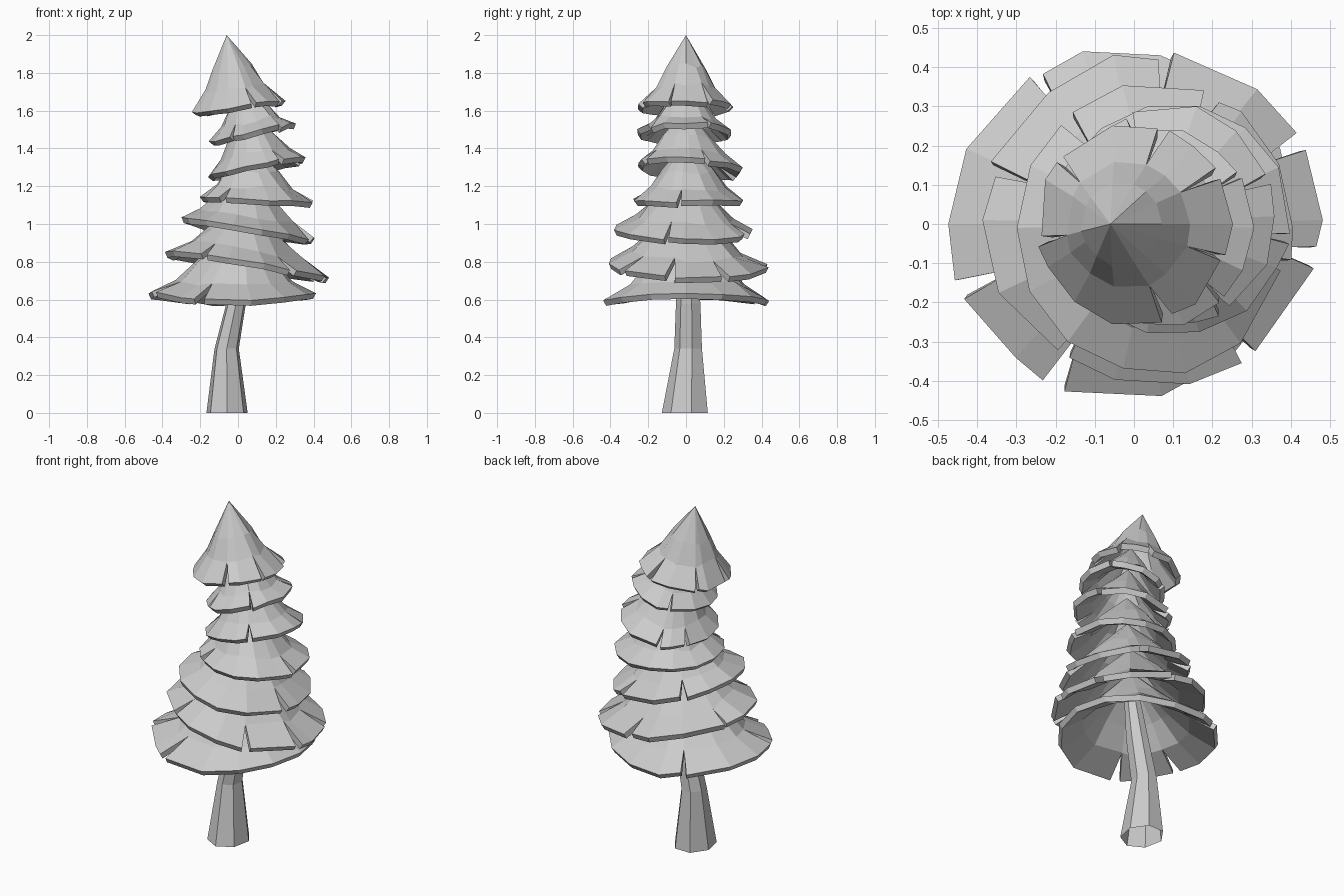
import bpy, bmesh, math, random

cube = bpy.data.objects.get("Cube")
if cube:
    bpy.data.objects.remove(cube, do_unlink=True)

random.seed(4)
SIDES = 14

grey = bpy.data.materials.new("light_grey")
grey.use_nodes = True
grey.diffuse_color = (0.6, 0.6, 0.6, 1)
bsdf = next(n for n in grey.node_tree.nodes if n.type == 'BSDF_PRINCIPLED')
bsdf.inputs["Base Color"].default_value = (0.6, 0.6, 0.6, 1)


def finish(bm, name):
    bmesh.ops.recalc_face_normals(bm, faces=bm.faces[:])
    mesh = bpy.data.meshes.new(name)
    bm.to_mesh(mesh)
    bm.free()
    obj = bpy.data.objects.new(name, mesh)
    mesh.materials.append(grey)
    bpy.context.collection.objects.link(obj)
    return obj


# Bent, tapering trunk, open at the foot
def trunk(rings, sides=7):
    bm = bmesh.new()
    loops = []
    for cx, cy, rx, ry, z in rings:
        angles = [math.tau * (i + 0.25) / sides for i in range(sides)]
        loops.append([bm.verts.new((cx + rx * math.cos(a), cy + ry * math.sin(a), z))
                      for a in angles])
    for low, high in zip(loops, loops[1:]):
        for i in range(sides):
            j = (i + 1) % sides
            bm.faces.new((low[i], low[j], high[j], high[i]))
    bm.faces.new(loops[-1])
    return finish(bm, "trunk")


# One flared, tilted skirt of branches with slits cut up from the rim
def skirt(name, centre, radius, tilt, wave, peak, notches, slit_top=(0.70, 0.2)):
    bm = bmesh.new()
    cx, cy, cz = centre
    px, py, pz = peak
    step = math.tau / SIDES
    slots = [i * step for i in range(SIDES)]
    slit = set()
    for n in notches:
        i = round(math.radians(n) / step) % SIDES
        slots[i] = math.radians(n)
        slit.add(i)

    def point(a, t, h, jitter):
        t *= 1 + random.uniform(-jitter, jitter)
        x = cx + (px - cx) * h + radius[0] * t * math.cos(a)
        y = cy + (py - cy) * h + radius[1] * t * math.sin(a)
        lean = tilt[0] * math.cos(a) + tilt[1] * math.sin(a) + wave * math.cos(2 * a)
        z = cz + (pz - cz) * h + t * lean
        return bm.verts.new((x, y, z + random.uniform(-jitter, jitter) * 0.35))

    top = bm.verts.new(peak)
    upper = [point(a, slit_top[0] - 0.22, slit_top[1] + 0.27, 0.03) for a in slots]
    middle = [point(a, *slit_top, 0.04) for a in slots]
    # each rim entry holds the corner before and the corner after the slit
    rim = []
    for i, a in enumerate(slots):
        if i in slit:
            gap = math.radians(random.uniform(2, 4))
            rim.append((point(a - gap, 1.0, 0, 0.03), point(a + gap, 1.0, 0, 0.03)))
        else:
            v = point(a, 1.01, 0, 0.02)
            rim.append((v, v))
    for i in range(SIDES):
        j = (i + 1) % SIDES
        bm.faces.new((top, upper[i], upper[j]))
        bm.faces.new((upper[i], middle[i], middle[j], upper[j]))
        bm.faces.new((middle[i], rim[i][1], rim[j][0], middle[j]))
    # normals must point outward and up before thickening inward
    obj = finish(bm, name)
    if sum(p.normal.z for p in obj.data.polygons) < 0:
        obj.data.flip_normals()
    solid = obj.modifiers.new("thickness", 'SOLIDIFY')
    solid.thickness = 0.033
    solid.offset = -1


trunk([(-0.058, 0, 0.112, 0.128, 0), (-0.06, 0.015, 0.066, 0.077, 0.34),
       (-0.01, 0.015, 0.053, 0.068, 0.58), (0.02, 0, 0.04, 0.04, 0.88)])

# name, rim centre, radii, tilt, wave, peak, slit angles
skirt("lowest_branches", (-0.03, 0, 0.617), (0.44, 0.44), (0, 0), 0.02, (0.02, 0, 0.99),
      (120, 202, 247))
skirt("second_branches", (0.045, 0.01, 0.785), (0.425, 0.42), (-0.065, -0.015), 0, (0.03, 0, 1.13),
      (28, 85, 162, 237, 305, 347))
skirt("third_branches", (0.05, -0.01, 0.975), (0.35, 0.37), (-0.055, -0.01), 0, (0.05, 0, 1.28),
      (65, 130, 345))
skirt("fourth_branches", (0.10, 0.015, 1.13), (0.295, 0.295), (-0.01, 0), 0, (0.05, 0, 1.44),
      (232, 350))
skirt("fifth_branches", (0.10, 0.02, 1.30), (0.26, 0.28), (0.05, -0.015), 0, (0.04, 0, 1.62),
      (20, 115, 150, 300))
skirt("sixth_branches", (0.075, -0.01, 1.485), (0.225, 0.25), (0.05, 0), 0, (0.02, 0, 1.76),
      (32, 120, 240, 312))
skirt("top_branches", (0, 0, 1.62), (0.245, 0.255), (0.035, 0), 0, (-0.06, 0, 2.0),
      (30, 72, 140, 190, 290, 340), (0.64, 0.27))
